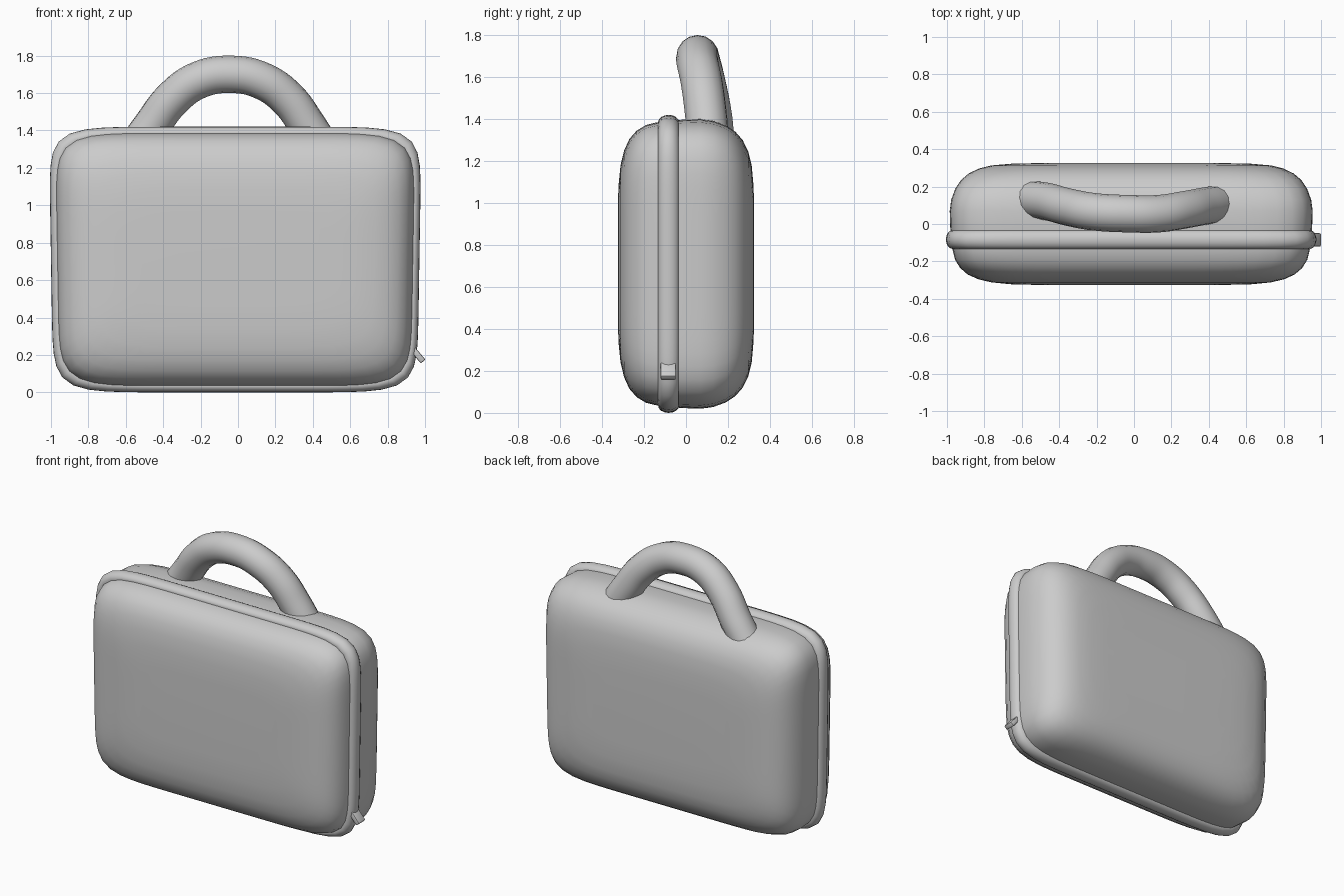
import bpy, bmesh, math
from mathutils import Matrix

if "Cube" in bpy.data.objects:
    bpy.data.objects.remove(bpy.data.objects["Cube"])

CX, CZ, N = -0.015, 0.71, 96


def outline(bm, y, inset, n):
    """Rounded-rectangle ring in the xz plane, slightly wider at the top."""
    hx, hz, ring = 0.985 - inset, 0.71 - inset, []
    for i in range(N):
        a = 2 * math.pi * (i + 0.5) / N
        c, s = math.cos(a), math.sin(a)
        r = (abs(c) ** n + abs(s) ** n) ** (-1 / n)
        ring.append(bm.verts.new((CX + hx * r * c * (1 + 0.012 * s * r), y, CZ + hz * r * s)))
    return ring


def loft(name, profile, closed):
    """Skin rings (y, inset, exponent); closed loops back, open gets caps."""
    bm = bmesh.new()
    rings = [outline(bm, *p) for p in profile]
    pairs = list(zip(rings, rings[1:]))
    if closed:
        pairs.append((rings[-1], rings[0]))
    for a, b in pairs:
        for i in range(N):
            j = (i + 1) % N
            bm.faces.new((a[i], a[j], b[j], b[i]))
    if not closed:
        bm.faces.new(rings[0])
        bm.faces.new(rings[-1])
    return finish(name, bm)


def finish(name, bm):
    bmesh.ops.recalc_face_normals(bm, faces=bm.faces)
    me = bpy.data.meshes.new(name)
    bm.to_mesh(me)
    bm.free()
    ob = bpy.data.objects.new(name, me)
    bpy.context.collection.objects.link(ob)
    smooth(ob)
    return ob


def smooth(ob):
    bpy.ops.object.select_all(action='DESELECT')
    ob.select_set(True)
    bpy.context.view_layer.objects.active = ob
    bpy.ops.object.shade_smooth_by_angle(angle=math.radians(40))


# soft padded case body
loft("case_body", [
    (-0.325, 0.46, 5), (-0.322, 0.34, 5.5), (-0.312, 0.24, 6), (-0.295, 0.17, 6.5),
    (-0.27, 0.115, 7), (-0.235, 0.075, 7.5), (-0.19, 0.048, 8), (-0.14, 0.036, 8),
    (-0.085, 0.03, 8), (-0.02, 0.023, 8), (0.07, 0.02, 8), (0.13, 0.028, 8),
    (0.19, 0.05, 8), (0.235, 0.08, 7.5), (0.27, 0.12, 7), (0.297, 0.175, 6.5),
    (0.313, 0.24, 6), (0.322, 0.34, 5.5), (0.325, 0.46, 5)], False)

# raised zipper band round the seam
loft("zipper_band", [
    (-0.083 + 0.05 * math.sin(2 * math.pi * k / 16),
     0.035 - 0.035 * math.cos(2 * math.pi * k / 16), 8.5) for k in range(16)], True)

# arched carry handle
path = [(-0.545, 0.13, 1.31), (-0.465, 0.12, 1.42), (-0.35, 0.09, 1.57), (-0.21, 0.065, 1.67),
        (-0.03, 0.055, 1.70), (0.13, 0.055, 1.665), (0.265, 0.075, 1.57),
        (0.375, 0.095, 1.42), (0.445, 0.105, 1.31)]
cu = bpy.data.curves.new("carry_handle", 'CURVE')
cu.dimensions = '3D'
cu.bevel_depth = 0.1
cu.bevel_resolution = 6
cu.resolution_u = 6
cu.use_fill_caps = True
sp = cu.splines.new('BEZIER')
sp.bezier_points.add(len(path) - 1)
for bp, co in zip(sp.bezier_points, path):
    bp.co = co
    bp.handle_left_type = bp.handle_right_type = 'AUTO'
handle = bpy.data.objects.new("carry_handle", cu)
bpy.context.collection.objects.link(handle)
bpy.ops.object.select_all(action='DESELECT')
handle.select_set(True)
bpy.context.view_layer.objects.active = handle
bpy.ops.object.convert(target='MESH')
smooth(bpy.context.view_layer.objects.active)

# small tilted zipper pull
bm = bmesh.new()
bmesh.ops.create_cube(bm, size=1, matrix=Matrix.Translation((0.956, -0.085, 0.205))
                      @ Matrix.Rotation(math.radians(50), 4, 'Y')
                      @ Matrix.Diagonal((0.105, 0.072, 0.032, 1)))
bmesh.ops.bevel(bm, geom=bm.edges[:], offset=0.007, segments=2, affect='EDGES', profile=0.5)
finish("zipper_pull", bm)
